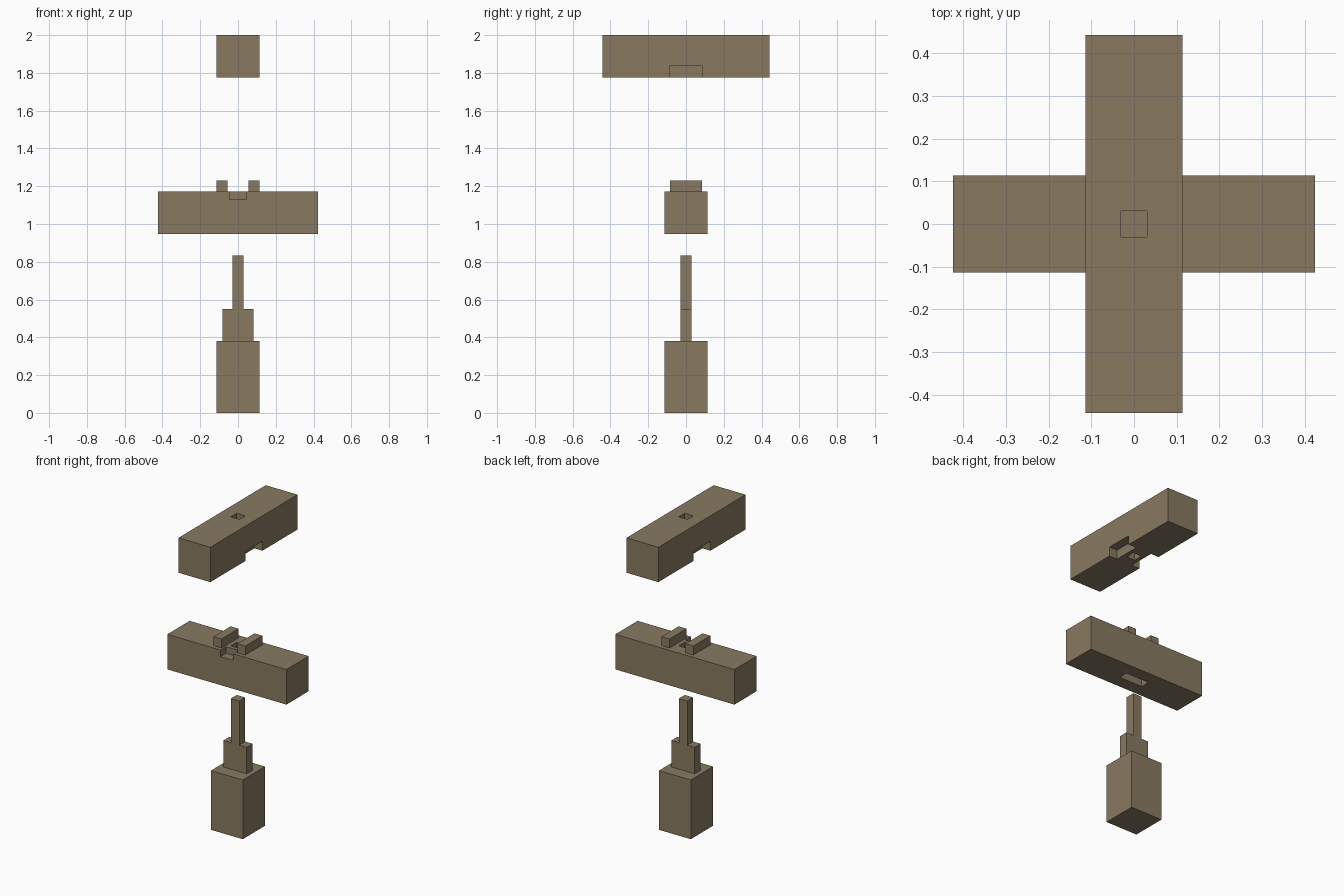
import bpy

default = bpy.data.objects.get("Cube")
if default:
    bpy.data.objects.remove(default, do_unlink=True)

wood = bpy.data.materials.new("weathered_wood")
wood.use_nodes = True
color = (0.25, 0.195, 0.122, 1)
wood.diffuse_color = color
wood.node_tree.nodes["Principled BSDF"].inputs["Base Color"].default_value = color

H = 0.113    # half thickness of every timber
T = 0.03     # half thickness of the tenon
S = 0.083    # half width of the shoulder
N = 0.056    # inner edge of the side lugs


def box(name, x, y, z):
    """Axis-aligned box from (low, high) ranges."""
    bpy.ops.mesh.primitive_cube_add(size=1)
    ob = bpy.context.object
    ob.name = name
    for v in ob.data.vertices:
        v.co = [r[0] if c < 0 else r[1] for c, r in zip(v.co, (x, y, z))]
    ob.data.materials.append(wood)
    return ob


def combine(ob, operation, *ranges):
    """Add or cut a box and bake the result."""
    tool = box("tool", *ranges)
    mod = ob.modifiers.new(operation.lower(), "BOOLEAN")
    mod.operation = operation
    mod.solver = "EXACT"
    mod.object = tool
    bpy.ops.object.select_all(action="DESELECT")
    bpy.context.view_layer.objects.active = ob
    ob.select_set(True)
    bpy.ops.object.modifier_apply(modifier=mod.name)
    bpy.data.objects.remove(tool, do_unlink=True)


def sym(a):
    return (-a, a)


# Post with a wide shoulder and a slim square tenon
post = box("post", sym(H), sym(H), (0, 0.38))
combine(post, "UNION", sym(S), sym(T), (0.3, 0.55))
combine(post, "UNION", sym(T), sym(T), (0.2, 0.833))

# Lower beam: stepped mortise, front notch, two lugs on top
lower = box("lower_beam", sym(0.423), sym(H), (0.947, 1.172))
combine(lower, "DIFFERENCE", sym(S), sym(T), (0.9, 1.117))
combine(lower, "DIFFERENCE", sym(T), sym(T), (1.05, 1.3))
combine(lower, "DIFFERENCE", sym(0.045), (-0.2, -N), (1.13, 1.3))
for lug in ((-H, -N), (N, H)):
    combine(lower, "UNION", lug, sym(0.086), (1.15, 1.23))

# Upper beam: square through-mortise and a lug socket on each side
upper = box("upper_beam", sym(H), sym(0.442), (1.776, 2))
combine(upper, "DIFFERENCE", sym(T), sym(T), (1.7, 2.1))
for socket in ((-0.2, -N), (N, 0.2)):
    combine(upper, "DIFFERENCE", socket, sym(0.087), (1.7, 1.836))
